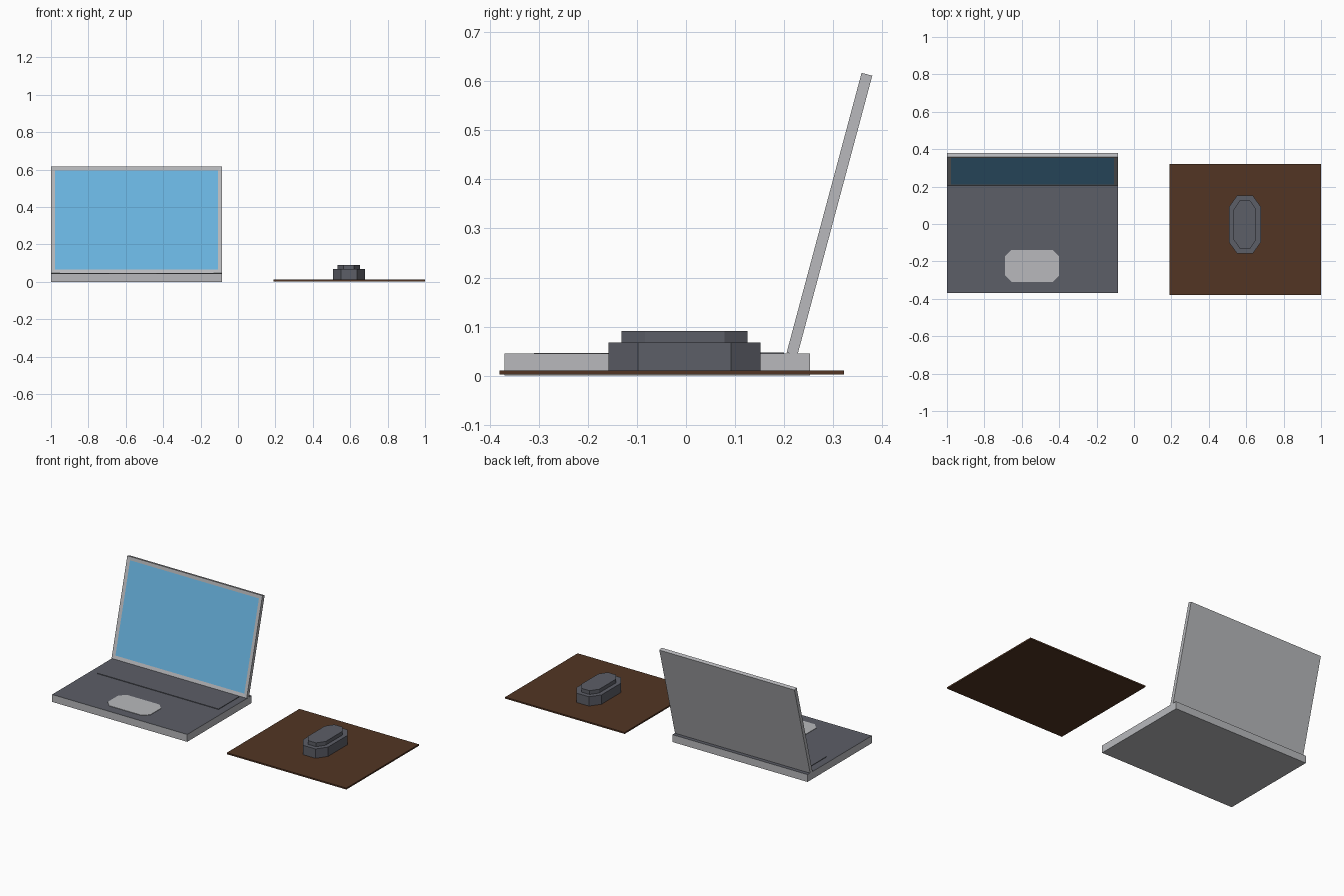
import bpy, bmesh, math
from mathutils import Matrix, Vector

if "Cube" in bpy.data.objects:
    bpy.data.objects.remove(bpy.data.objects["Cube"])


def material(name, rgb):
    m = bpy.data.materials.new(name)
    lin = [(c / 255 / 12.92) if c < 11 else ((c / 255 + 0.055) / 1.055) ** 2.4 for c in rgb]
    m.diffuse_color = (*lin, 1)
    m.use_nodes = True
    m.node_tree.nodes["Principled BSDF"].inputs["Base Color"].default_value = m.diffuse_color
    return m


LIGHT = material("light grey", (184, 185, 188))
DARK = material("dark grey", (92, 94, 103))
BLUE = material("screen blue", (106, 180, 224))
BROWN = material("mat brown", (82, 53, 35))


def make(name, bm, mats):
    me = bpy.data.meshes.new(name)
    bmesh.ops.recalc_face_normals(bm, faces=bm.faces)
    bm.to_mesh(me)
    bm.free()
    for m in mats:
        me.materials.append(m)
    ob = bpy.data.objects.new(name, me)
    bpy.context.collection.objects.link(ob)
    return ob


def block(x0, x1, y0, y1, z0, z1, cx=0, cy=0):
    """Extruded rectangle; cx, cy cut its vertical corners."""
    if cx:
        pts = [(x0 + cx, y0), (x1 - cx, y0), (x1, y0 + cy), (x1, y1 - cy),
               (x1 - cx, y1), (x0 + cx, y1), (x0, y1 - cy), (x0, y0 + cy)]
    else:
        pts = [(x0, y0), (x1, y0), (x1, y1), (x0, y1)]
    bm = bmesh.new()
    f = bm.faces.new([bm.verts.new((x, y, z0)) for x, y in pts])
    r = bmesh.ops.extrude_face_region(bm, geom=[f])
    vs = [v for v in r["geom"] if isinstance(v, bmesh.types.BMVert)]
    bmesh.ops.translate(bm, verts=vs, vec=(0, 0, z1 - z0))
    bmesh.ops.recalc_face_normals(bm, faces=bm.faces)
    return bm


def inset_side(bm, direction, width, depth):
    """Inset the face looking in a direction; return (inner face, rim faces)."""
    f = max(bm.faces, key=lambda f: f.normal.dot(Vector(direction)))
    r = bmesh.ops.inset_region(bm, faces=[f], thickness=width, depth=depth)
    return f, r["faces"]


# laptop base: light sides, dark top with a shallow rim
bm = block(-1, -0.085, -0.37, 0.253, 0, 0.045)
inner, rim = inset_side(bm, (0, 0, 1), 0.02, -0.001)
for f in [inner, *rim]:
    f.material_index = 1
make("laptop_base", bm, [LIGHT, DARK])

# keyboard plate and touchpad
make("keyboard", block(-0.953, -0.132, 0.0, 0.2, 0.042, 0.0475), [DARK])
make("touchpad", block(-0.69, -0.4, -0.31, -0.138, 0.043, 0.0465, 0.035, 0.035), [LIGHT])

# lid with inset display, leaning back 15 degrees
bm = block(-1, -0.085, 0, 0.0225, 0, 0.59)
display, _ = inset_side(bm, (0, -1, 0), 0.03, -0.002)
display.material_index = 1
bm.transform(Matrix.Translation((0, 0.205, 0.047)) @ Matrix.Rotation(math.radians(-15), 4, 'X'))
make("laptop_lid", bm, [LIGHT, BLUE])

# mouse mat and two-tier mouse
make("mouse_mat", block(0.19, 1, -0.38, 0.322, 0.002, 0.011), [BROWN])
make("mouse_body", block(0.508, 0.678, -0.158, 0.152, 0.01, 0.068, 0.043, 0.06), [DARK])
make("mouse_top", block(0.533, 0.653, -0.131, 0.125, 0.067, 0.091, 0.032, 0.047), [DARK])
